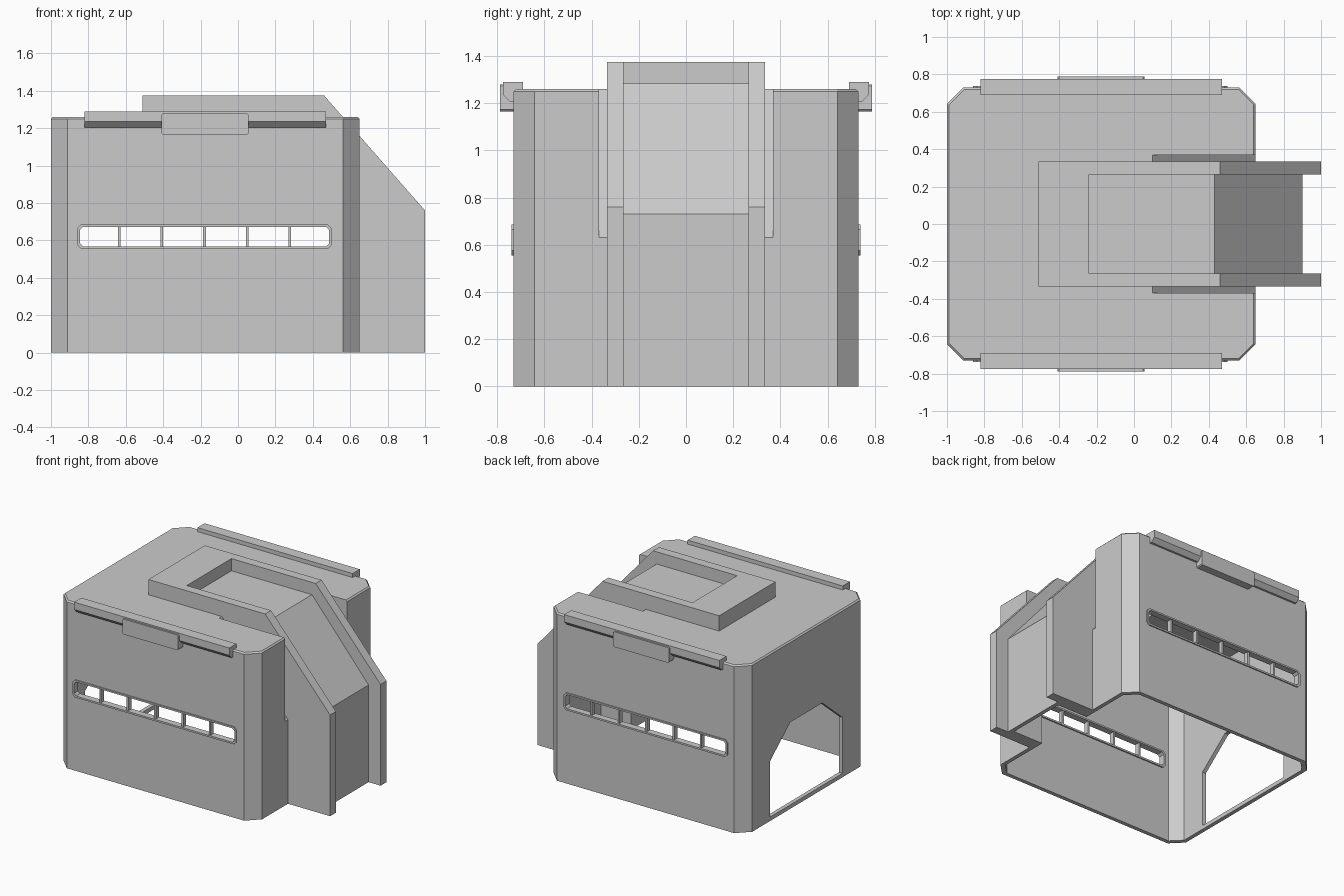
import bpy, bmesh
from mathutils import Vector

cube = bpy.data.objects.get("Cube")
if cube:
    bpy.data.objects.remove(cube)

grey = bpy.data.materials.new("light_grey_plastic")
grey.use_nodes = True
colour = (0.6, 0.6, 0.6, 1)
grey.diffuse_color = colour
grey.node_tree.nodes["Principled BSDF"].inputs["Base Color"].default_value = colour


def prism(name, points, lo, hi, axis, top_bevel=0):
    """Extrude a 2D outline from lo to hi along the given axis."""
    place = {"x": lambda a, b, t: (t, a, b),
             "y": lambda a, b, t: (a, t, b),
             "z": lambda a, b, t: (a, b, t)}[axis]
    bm = bmesh.new()
    base = bm.faces.new([bm.verts.new(place(a, b, lo)) for a, b in points])
    new = bmesh.ops.extrude_face_region(bm, geom=[base])["geom"]
    verts = [v for v in new if isinstance(v, bmesh.types.BMVert)]
    bmesh.ops.translate(bm, verts=verts, vec=Vector(place(0, 0, hi - lo)))
    if top_bevel:
        edges = [e for e in bm.edges if all(v in verts for v in e.verts)]
        bmesh.ops.bevel(bm, geom=edges, offset=top_bevel, segments=1, affect="EDGES")
    bmesh.ops.recalc_face_normals(bm, faces=bm.faces)
    mesh = bpy.data.meshes.new(name)
    bm.to_mesh(mesh)
    bm.free()
    mesh.materials.append(grey)
    obj = bpy.data.objects.new(name, mesh)
    bpy.context.collection.objects.link(obj)
    return obj


def combine(target, tool, operation):
    """Apply a boolean and discard the tool."""
    mod = target.modifiers.new("boolean", "BOOLEAN")
    mod.operation, mod.solver, mod.object = operation, "EXACT", tool
    graph = bpy.context.evaluated_depsgraph_get()
    mesh = bpy.data.meshes.new_from_object(target.evaluated_get(graph))
    target.modifiers.clear()
    target.data = mesh
    bpy.data.objects.remove(tool)


def octagon(x0, x1, y0, y1, c):
    """Rectangle outline with cut corners."""
    return [(x0 + c, y0), (x1 - c, y0), (x1, y0 + c), (x1, y1 - c),
            (x1 - c, y1), (x0 + c, y1), (x0, y1 - c), (x0, y0 + c)]


# Main box with chamfered corners
shell = prism("housing_shell", octagon(-1, 0.65, -0.73, 0.73, 0.088), 0, 1.26, "z", 0.01)

# Sloped clearance groove either side of the chute
groove = [(0.1, 1.26), (0.09, 1.4), (0.8, 1.4), (0.8, 0.46)]
combine(shell, prism("groove_cutter", groove, -0.368, 0.368, "y"), "DIFFERENCE")

# Raised chute with side cheeks and recessed centre
chute = prism("chute", [(-0.51, 1.2), (-0.51, 1.375), (0.46, 1.375), (1, 0.76),
                        (1, 0), (0.3, 0), (0.3, 0.9), (0, 1.2)], -0.335, 0.335, "y")
recess = [(-0.24, 1.283), (-0.24, 1.5), (1.2, 1.5), (1.2, -0.1),
          (0.9, -0.1), (0.9, 0.73), (0.43, 1.283)]
combine(chute, prism("recess_cutter", recess, -0.265, 0.265, "y"), "DIFFERENCE")
combine(shell, chute, "UNION")

# Hollow interior, open underneath
cavity = prism("cavity", octagon(-0.97, 0.62, -0.7, 0.7, 0.076), -0.1, 1.23, "z")
slope_wall = [(0.07, 1.26), (0.07, 1.4), (0.8, 1.4), (0.8, 0.42)]
combine(cavity, prism("slope_wall", slope_wall, -0.4, 0.4, "y"), "DIFFERENCE")
chute_bore = [(-0.2, -0.1), (0.87, -0.1), (0.87, 0.72), (0.417, 1.25), (-0.2, 1.25)]
combine(cavity, prism("chute_bore", chute_bore, -0.235, 0.235, "y"), "UNION")
combine(shell, cavity, "DIFFERENCE")

# Doorway in the end wall, with a thin sill
door = [(-0.43, 0.03), (0.43, 0.03), (0.43, 0.45), (0.19, 0.65), (-0.19, 0.65), (-0.43, 0.45)]
combine(shell, prism("door_cutter", door, -1.2, -0.9, "x"), "DIFFERENCE")

# Long vent slot through both side walls
slot = octagon(-0.845, 0.487, 0.568, 0.673, 0.016)
combine(shell, prism("slot_cutter", slot, -1, 1, "y"), "DIFFERENCE")

rail_profile = [(0.69, 1.25), (0.69, 1.29), (0.775, 1.29), (0.775, 1.235), (0.745, 1.205), (0.72, 1.205),
                (0.72, 1.25)]
for side, s in (("front", -1), ("back", 1)):
    # Vent frame and dividing bars
    frame = prism(side + "_vent_frame", octagon(-0.86, 0.5, 0.555, 0.685, 0.02), s * 0.69, s * 0.739, "y")
    combine(frame, prism("frame_cutter", slot, -1, 1, "y"), "DIFFERENCE")
    for i in range(5):
        x = -0.635 + i * 0.228
        bar = [(x - 0.007, 0.56), (x + 0.007, 0.56), (x + 0.007, 0.68), (x - 0.007, 0.68)]
        prism(f"{side}_vent_bar_{i + 1}", bar, s * 0.695, s * 0.73, "y")
    # Hooked rail along the top edge and its finger pad
    prism(side + "_rail", [(s * y, z) for y, z in rail_profile], -0.82, 0.47, "x")
    prism(side + "_rail_pad", octagon(-0.41, 0.055, 1.165, 1.28, 0.008), s * 0.725, s * 0.788, "y")
